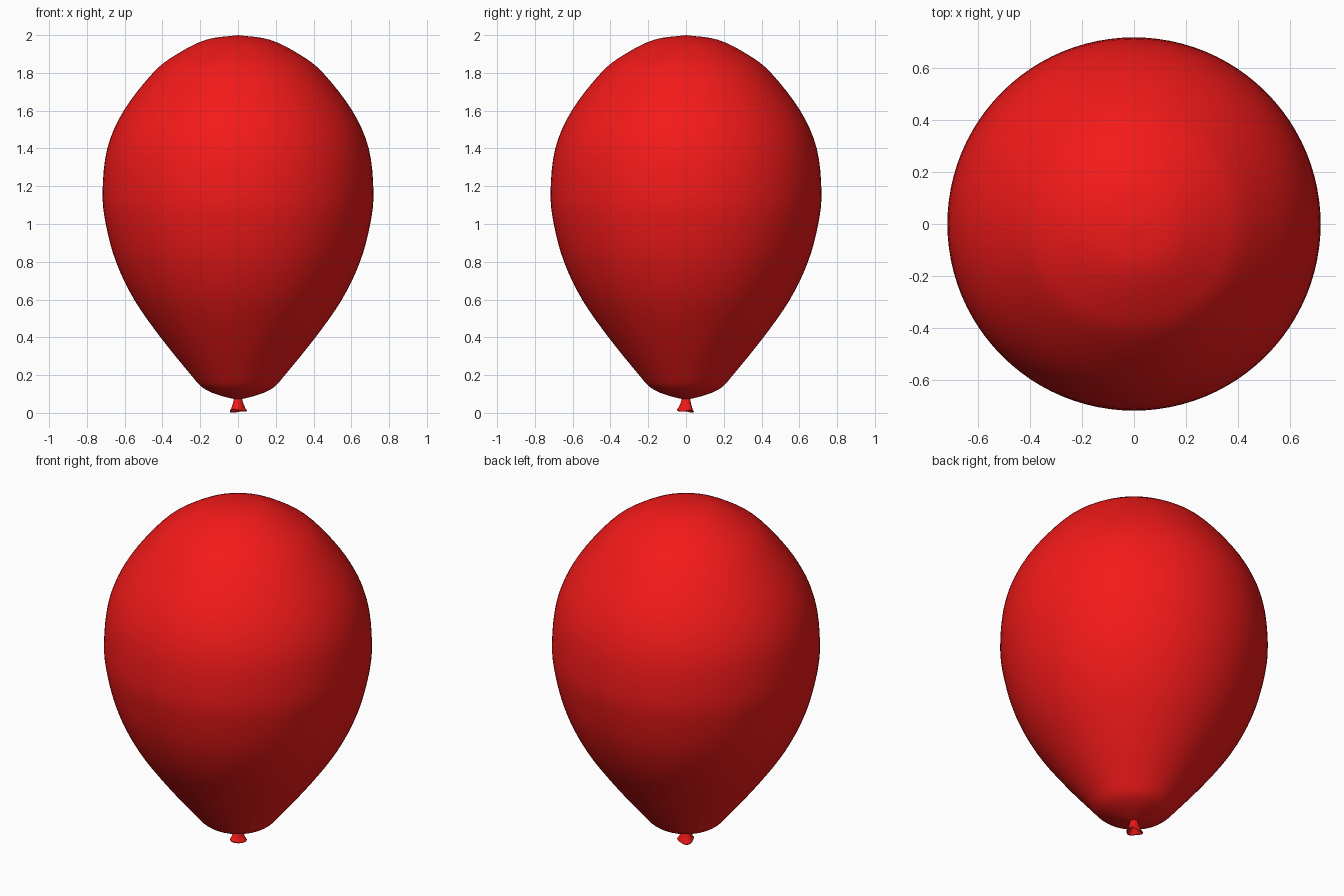
import bpy, bmesh, math
from mathutils import Vector

if "Cube" in bpy.data.objects:
    bpy.data.objects.remove(bpy.data.objects["Cube"])

red = bpy.data.materials.new("red_rubber")
red.diffuse_color = (0.9, 0.01, 0.01, 1)
red.use_nodes = True
red.node_tree.nodes["Principled BSDF"].inputs["Base Color"].default_value = red.diffuse_color


def smooth_profile(pts, steps):
    """Catmull-Rom curve through (radius, z) points."""
    p = [Vector(q) for q in pts]
    p = [2 * p[0] - p[1]] + p + [2 * p[-1] - p[-2]]
    out = []
    for a, b, c, d in zip(p, p[1:], p[2:], p[3:]):
        for i in range(steps):
            t = i / steps
            out.append(0.5 * (2 * b + (c - a) * t + (2 * a - 5 * b + 4 * c - d) * t * t
                              + (3 * b - a - 3 * c + d) * t ** 3))
    return out + [p[-2]]


def lathe(name, profile, sides, warp=None):
    """Spin a bottom-to-top profile about z; a warp may bend each vertex."""
    bm = bmesh.new()
    rings = []
    for r, z in profile:
        if r < 1e-4:
            rings.append([bm.verts.new((0, 0, z))] * sides)
            continue
        ring = []
        for k in range(sides):
            a = 2 * math.pi * k / sides
            co = Vector((r * math.cos(a), r * math.sin(a), z))
            ring.append(bm.verts.new(warp(co, a) if warp else co))
        rings.append(ring)
    for lo, hi in zip(rings, rings[1:]):
        for k in range(sides):
            j = (k + 1) % sides
            quad = list(dict.fromkeys((lo[k], lo[j], hi[j], hi[k])))
            bm.faces.new(quad)
    mesh = bpy.data.meshes.new(name)
    bm.to_mesh(mesh)
    bm.free()
    obj = bpy.data.objects.new(name, mesh)
    bpy.context.collection.objects.link(obj)
    mesh.materials.append(red)
    bpy.context.view_layer.objects.active = obj
    obj.select_set(True)
    bpy.ops.object.shade_smooth_by_angle(angle=math.radians(40))
    obj.select_set(False)
    return obj


# Inflated body: narrow puckered base, teardrop sides, round crown
body = [(0.018, 0.073), (0.07, 0.085), (0.14, 0.108), (0.195, 0.14), (0.25, 0.202),
        (0.41, 0.40), (0.55, 0.60), (0.646, 0.80), (0.70, 1.0), (0.717, 1.17),
        (0.692, 1.40), (0.605, 1.60), (0.45, 1.80), (0.33, 1.895), (0.17, 1.975), (0, 2.0)]
lathe("balloon_body", smooth_profile(body, 4), 96)


# Tied neck: flared skirt with a tilted, wavy open lip
def ruffle(co, a):
    f = max(0, min(1, (0.075 - co.z) / 0.06))
    s = 1 + 0.10 * f * math.sin(3 * a + 0.6)
    return Vector((co.x * s, co.y * s,
                   co.z + f * (0.004 * math.sin(2 * a) - 0.09 * co.y)))


neck = [(0, 0.05), (0.014, 0.048), (0.024, 0.030), (0.034, 0.016), (0.039, 0.009),
        (0.043, 0.008), (0.044, 0.013), (0.038, 0.022), (0.031, 0.040),
        (0.025, 0.060), (0.021, 0.078), (0.016, 0.086)]
lathe("tied_neck", neck, 32, ruffle)
